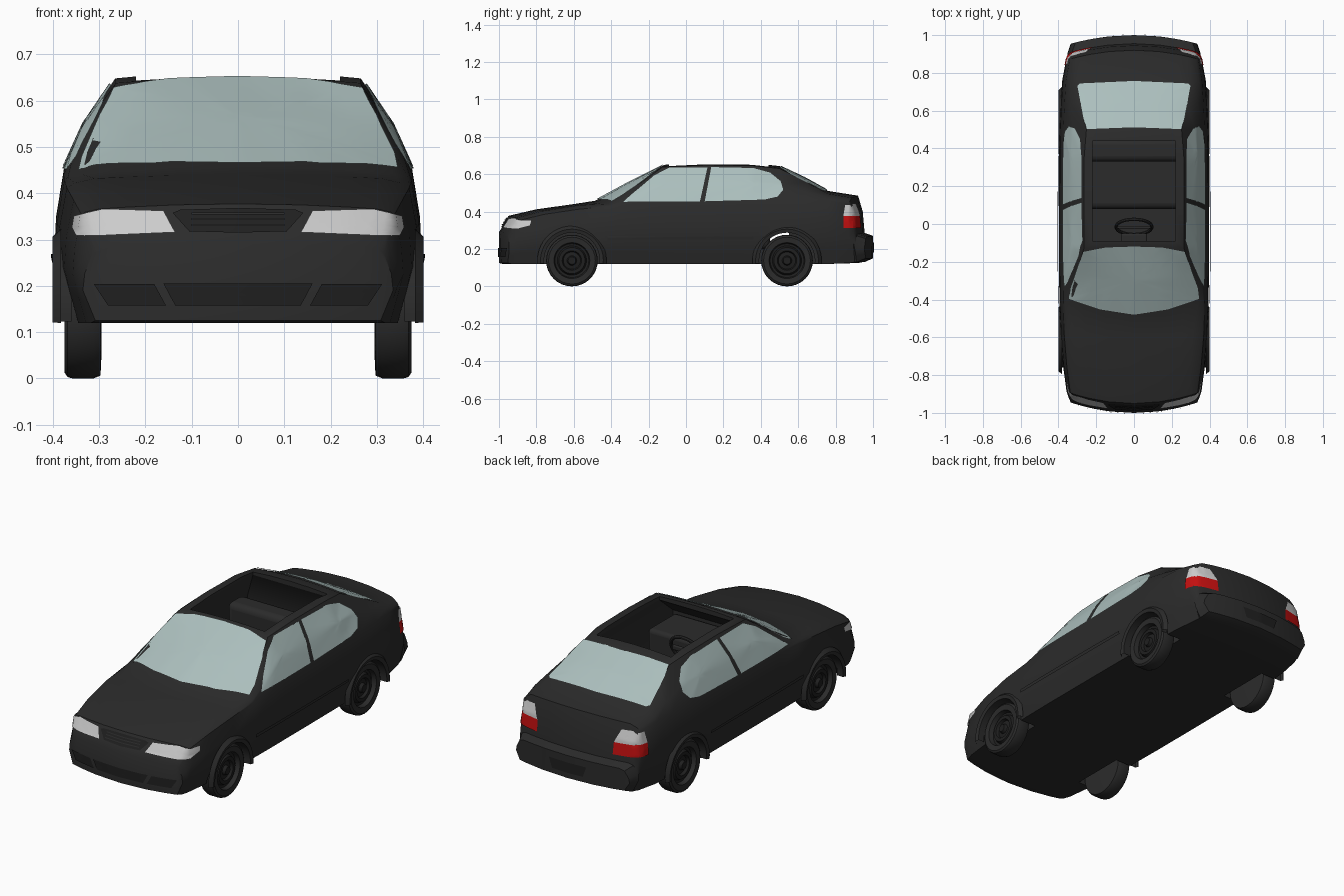
import bpy, bmesh
from math import pi, sin, cos, radians
from mathutils import Vector
from mathutils.bvhtree import BVHTree

if "Cube" in bpy.data.objects:
    bpy.data.objects.remove(bpy.data.objects["Cube"])


def material(name, rgb):
    m = bpy.data.materials.new(name)
    m.use_nodes = True
    m.diffuse_color = (*rgb, 1)
    node = m.node_tree.nodes["Principled BSDF"]
    node.inputs["Base Color"].default_value = (*rgb, 1)
    node.inputs["Roughness"].default_value = 0.6
    return m


PAINT = material("black paint", (0.024, 0.024, 0.024))
TRIM = material("dark trim", (0.014, 0.014, 0.014))
GLASS = material("pale glass", (0.41, 0.52, 0.51))
LAMP = material("lamp white", (0.6, 0.6, 0.6))
RED = material("lamp red", (0.55, 0.005, 0.005))


def make(name, verts, faces, mat, smooth=35):
    bm = bmesh.new()
    vs = [bm.verts.new(v) for v in verts]
    for f in faces:
        bm.faces.new([vs[i] for i in f])
    bmesh.ops.remove_doubles(bm, verts=bm.verts, dist=0.00001)
    bmesh.ops.recalc_face_normals(bm, faces=bm.faces)
    me = bpy.data.meshes.new(name)
    bm.to_mesh(me)
    bm.free()
    me.materials.append(mat)
    ob = bpy.data.objects.new(name, me)
    bpy.context.collection.objects.link(ob)
    if smooth:
        shade(ob, smooth)
    return ob


def shade(ob, angle):
    bpy.ops.object.select_all(action='DESELECT')
    ob.select_set(True)
    bpy.context.view_layer.objects.active = ob
    bpy.ops.object.shade_smooth_by_angle(angle=radians(angle))


def lathe(name, profile, y, z, side, mat, start=0.0, sweep=2 * pi, n=32):
    """Turn a (radius, x) profile about an axle parallel to x."""
    k = len(profile)
    verts = [(side * x, y + r * cos(start + sweep * i / n), z + r * sin(start + sweep * i / n))
             for i in range(n + 1) for r, x in profile]
    faces = [(i * k + j, i * k + j + 1, i * k + k + j + 1, i * k + k + j)
             for i in range(n) for j in range(k - 1)]
    bm_faces = []
    for f in faces:  # drop the repeated point on the axle
        bm_faces.append([v for t, v in enumerate(f)
                         if all((Vector(verts[v]) - Vector(verts[w])).length > 1e-7 for w in f[:t])])
    return make(name, verts, [f for f in bm_faces if len(f) > 2], mat)


def frustum(name, levels, mat):
    """Stack of rectangles: (z, half width, y front, y back)."""
    verts = [p for z, x, a, b in levels for p in ((-x, a, z), (x, a, z), (x, b, z), (-x, b, z))]
    top = len(verts) - 4
    faces = [(0, 1, 2, 3), (top, top + 1, top + 2, top + 3)]
    faces += [(4 * i + j, 4 * i + (j + 1) % 4, 4 * i + 4 + (j + 1) % 4, 4 * i + 4 + j)
              for i in range(len(levels) - 1) for j in range(4)]
    return make(name, verts, faces, mat, 0)


def box(name, x, y, z, mat, bevel=0.02):
    ob = frustum(name, [(z[0], x, *y), (z[1], x, *y)], mat)
    mod = ob.modifiers.new("soft edges", 'BEVEL')
    mod.width, mod.segments = bevel, 3
    shade(ob, 35)
    return ob


# Body stations: y, bow, half width, sill, shoulder z, roof corner x, z, centre z
STATIONS = [
    (-1.0, .06, .335, .125, .27, .27, .285, .29),
    (-.98, .06, .345, .12, .30, .29, .315, .32),
    (-.95, .06, .357, .12, .352, .30, .366, .377),
    (-.80, .04, .375, .12, .385, .30, .402, .412),
    (-.60, .02, .39, .12, .412, .31, .432, .44),
    (-.485, .07, .395, .12, .428, .337, .441, .458),
    (-.30, .05, .397, .12, .44, .307, .54, .558),
    (-.115, -.02, .397, .12, .445, .264, .638, .65),
    (.10, 0, .397, .12, .447, .265, .648, .662),
    (.35, 0, .396, .12, .453, .264, .646, .66),
    (.50, 0, .394, .12, .457, .252, .63, .643),
    (.64, 0, .388, .12, .46, .277, .558, .577),
    (.76, 0, .38, .12, .458, .302, .495, .51),
    (.92, -.05, .36, .125, .44, .29, .474, .485),
    (.945, -.05, .352, .13, .37, .29, .39, .40),
    (.955, -.05, .352, .13, .262, .30, .28, .286),
    (1.0, -.05, .335, .15, .245, .28, .265, .27)]


def section(y, bow, w, zb, zs, xc, zc, zm):
    half = [(f * w, zb) for f in (0, .45, .75, .92)]
    half += [(w - d, zb + f * (zs - zb)) for d, f in ((.012, .25), (0, .45), (.004, .7), (.02, 1))]
    half.append(((w - .02 + xc) / 2 + .012, (zs + zc) / 2))
    half += [(f * xc, zc + (zm - zc) * (1 - f * f)) for f in (1, .8, .45, 0)]
    ring = half + [(-x, z) for x, z in half[11:0:-1]]
    return [(x, y + bow * (x / .35) ** 2, z) for x, z in ring]


N = 24
cap = [(0, 1, 11, 12), (1, 2, 10, 11), (2, 3, 9, 10), (3, 4, 5, 6, 7, 8, 9)]
cap += [tuple((N - i) % N for i in f) for f in cap]
last = N * (len(STATIONS) - 1)
faces = cap + [tuple(i + last for i in f) for f in cap]
faces += [(s * N + j, s * N + (j + 1) % N, s * N + N + (j + 1) % N, s * N + N + j)
          for s in range(len(STATIONS) - 1) for j in range(N)]
body = make("body", [p for s in STATIONS for p in section(*s)], faces, PAINT)
bm = bmesh.new()
bm.from_mesh(body.data)
surface = BVHTree.FromBMesh(bm)
bm.free()

# Hollow out the cabin, roof opening and wheel wells
AXLES = {"front": -.61, "rear": .54}
R = .138
cutters = [frustum("cabin_cutter", [(.2, .33, -.36, .55), (.44, .33, -.36, .55),
                                    (.625, .22, -.09, .44), (.8, .22, -.09, .44)], PAINT)]
for y in AXLES.values():
    for side in (1, -1):
        cutters.append(lathe("wheel_well_cutter", [(0, .27), (.15, .27), (.15, .46), (0, .46)],
                             y, R, side, PAINT))
for c in cutters:
    mod = body.modifiers.new("cut", 'BOOLEAN')
    mod.operation, mod.solver, mod.object = 'DIFFERENCE', 'EXACT', c
    bpy.ops.object.select_all(action='DESELECT')
    bpy.context.view_layer.objects.active = body
    body.select_set(True)
    bpy.ops.object.modifier_apply(modifier=mod.name)
    bpy.data.objects.remove(c)
shade(body, 35)


def plate(name, outline, axis, sign, mat, lift=.005, rings=6, split=5):
    """Drape a flat outline onto the body along one axis."""
    pts = [Vector(p) for p in outline]
    edge = [a.lerp(b, i / split) for a, b in zip(pts, pts[1:] + pts[:1]) for i in range(split)]
    mid = sum(pts, Vector((0, 0))) / len(pts)
    ray = Vector((0, 0, 0))
    ray[axis] = -sign
    verts = []
    for p in [mid] + [mid.lerp(e, r / rings) for r in range(1, rings + 1) for e in edge]:
        start = list(p)
        start.insert(axis, 3 * sign)
        hit, normal = surface.ray_cast(Vector(start), ray)[:2]
        if hit is None:
            start[axis] = 0.85 * sign if axis == 1 else 0.3 * sign
            hit, normal = surface.find_nearest(Vector(start))[:2]
        verts.append(hit + normal * lift)
    n = len(edge)
    faces = [(0, 1 + i, 1 + (i + 1) % n) for i in range(n)]
    faces += [(1 + r * n + i, 1 + r * n + (i + 1) % n, 1 + r * n + n + (i + 1) % n, 1 + r * n + n + i)
              for r in range(rings - 1) for i in range(n)]
    return make(name, verts, faces, mat, 40)


def sym(points):
    return points + [(-x, v) for x, v in reversed(points) if x > 0]


# Windscreen and rear window
plate("windscreen", sym([(0, -.478), (.18, -.45), (.342, -.395), (.335, -.34), (.268, -.145), (.15, -.122),
                         (0, -.117)]), 2, 1, GLASS)
plate("rear_window", sym([(0, .51), (.25, .50), (.265, .56), (.297, .73), (.285, .742), (0, .755)]),
      2, 1, GLASS)

# Grille, lower intake and rear number recess
plate("grille", sym([(0, .366), (.125, .362), (.14, .355), (.105, .315), (0, .312)]), 1, -1, TRIM)
for z in (.325, .338, .35):
    plate("grille_bar", sym([(0, z + .004), (.1, z + .004), (.1, z), (0, z)]), 1, -1, PAINT, .009, 2)
plate("lower_intake", sym([(0, .205), (.16, .205), (.135, .157), (0, .157)]), 1, -1, TRIM)
plate("rear_recess", sym([(0, .235), (.11, .235), (.09, .18), (0, .18)]), 1, 1, TRIM)

for side, tag in ((1, "left"), (-1, "right")):
    def flip(points):
        return [(side * x, v) for x, v in points]
    # Side glass
    plate(tag + "_front_side_window", [(-.335, .45), (.075, .453), (.115, .634), (-.09, .632),
                                       (-.17, .59)], 0, side, GLASS)
    plate(tag + "_rear_side_window", [(.1, .453), (.42, .462), (.49, .478), (.52, .515), (.505, .56),
                                      (.45, .605), (.36, .63), (.135, .635)], 0, side, GLASS)
    # Lamps
    plate(tag + "_headlight", flip([(.135, .313), (.3, .306), (.345, .308), (.354, .325), (.35, .35),
                                    (.29, .364), (.16, .36)]), 1, -1, LAMP)
    plate(tag + "_fog_recess", flip([(.18, .204), (.31, .204), (.28, .158), (.155, .158)]), 1, -1, TRIM)
    plate(tag + "_tail_lamp", flip([(.222, .312), (.348, .312), (.348, .375), (.225, .375)]), 1, 1, RED)
    plate(tag + "_reverse_lamp", flip([(.225, .375), (.348, .375), (.335, .425), (.31, .442),
                                       (.255, .442)]), 1, 1, LAMP)
    plate(tag + "_tail_lamp_wrap", [(.84, .312), (.89, .312), (.89, .375), (.84, .375)], 0, side, RED)
    plate(tag + "_reverse_lamp_wrap", [(.84, .375), (.885, .375), (.88, .435), (.85, .435)],
          0, side, LAMP)
    # Side rubbing strip
    plate(tag + "_side_strip", [(-.42, .252), (.36, .252), (.36, .268), (-.42, .268)],
          0, side, PAINT, .007, 4, 8)
    # Wheels and arch lips
    for end, y in AXLES.items():
        name = f"{end}_{tag}_"
        lathe(name + "tyre", [(.09, .345), (.096, .372), (.125, .375), (.135, .368), (R, .358), (R, .312),
                              (.132, .297), (.09, .295), (0, .295)], y, R, side, PAINT)
        lathe(name + "rim", [(0, .366), (.02, .368), (.026, .352), (.046, .348), (.052, .362),
                             (.07, .362), (.078, .345), (.092, .348)], y, R, side, TRIM)
        lathe(name + "arch_lip", [(.149, .36), (.149, .396), (.168, .401), (.185, .382)],
              y, R, side, PAINT, -.1, pi + .2, 24)

# Cabin furniture
box("dashboard", .32, (-.36, -.13), (.2, .43), PAINT)
box("steering_column", .07, (-.16, -.05), (.36, .42), PAINT, .01)
box("rear_seat_back", .3, (.33, .45), (.2, .5), PAINT, .03)
box("rear_seat_cushion", .3, (.08, .36), (.2, .3), PAINT, .03)
bpy.ops.mesh.primitive_torus_add(major_radius=.095, minor_radius=.009, major_segments=28,
                                 minor_segments=8, location=(0, -.015, .44),
                                 rotation=(radians(65), 0, 0))
wheel = bpy.context.object
wheel.name = "steering_wheel"
wheel.data.materials.append(PAINT)
shade(wheel, 40)
box("steering_spoke", .09, (-.025, -.01), (.425, .45), PAINT, .005)
